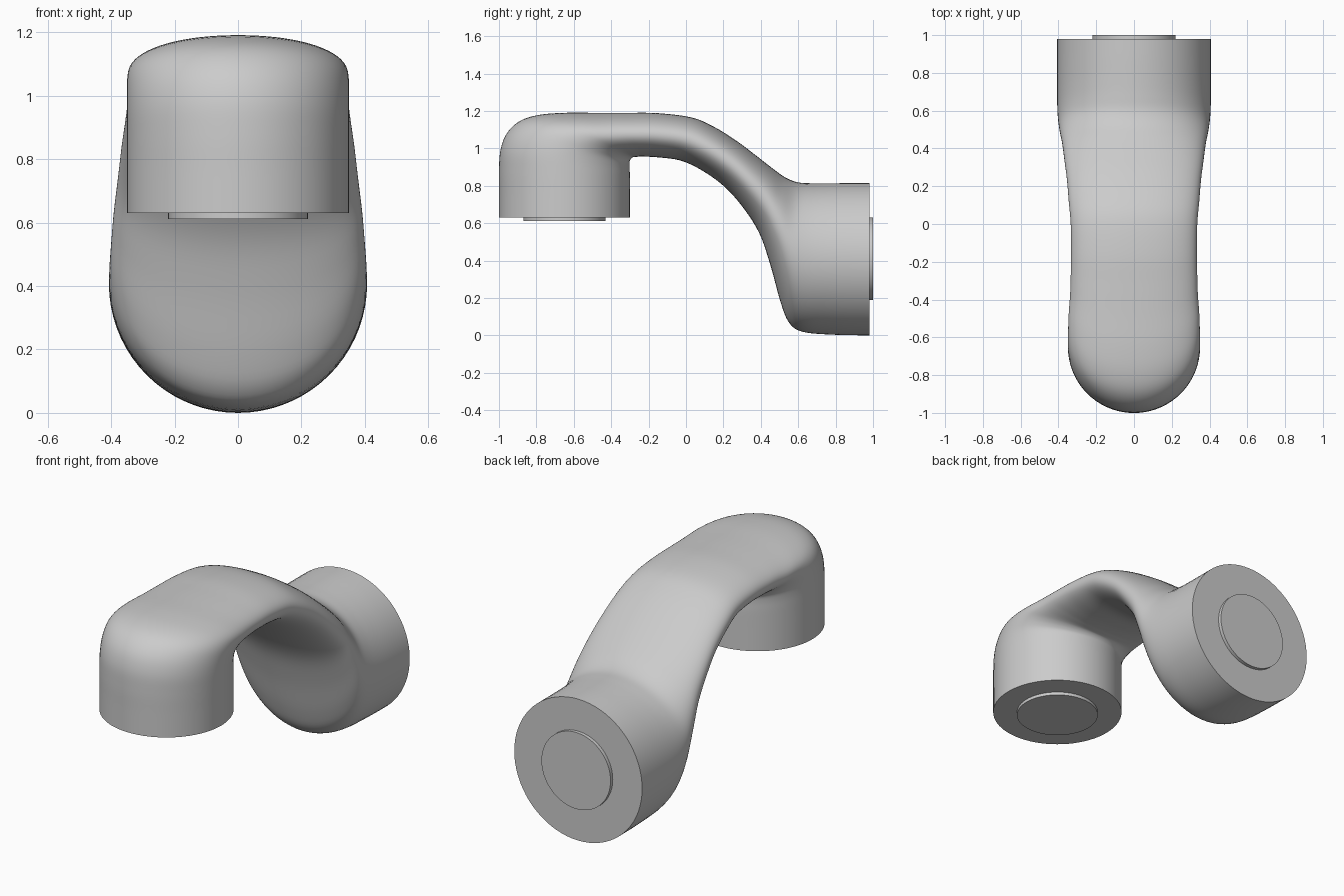
import bpy, bmesh, math
from mathutils import Vector

if "Cube" in bpy.data.objects:
    bpy.data.objects.remove(bpy.data.objects["Cube"])

SEG, SUB = 72, 5

# Arm stations: outer y, outer z, inner y, inner z, half width, section exponent
stations = [
    (-1.00, .63, -.30, .63, .35, 2), (-1.00, .76, -.30, .75, .35, 2),
    (-1.00, .88, -.30, .85, .35, 2), (-.992, .99, -.302, .90, .35, 2),
    (-.958, 1.08, -.302, .925, .35, 2), (-.89, 1.145, -.298, .938, .35, 2.05),
    (-.79, 1.178, -.29, .948, .348, 2.1), (-.65, 1.19, -.28, .953, .345, 2.1),
    (-.48, 1.19, -.26, .955, .338, 2.1), (-.32, 1.19, -.23, .956, .335, 2.1),
    (-.15, 1.188, -.15, .952, .333, 2.1), (.03, 1.165, -.03, .935, .335, 2.1),
    (.15, 1.115, .08, .885, .345, 2.1), (.27, 1.04, .20, .80, .355, 2.1),
    (.37, .965, .30, .69, .368, 2.1), (.46, .895, .39, .55, .38, 2.1),
    (.53, .845, .45, .38, .393, 2.05), (.60, .818, .505, .18, .402, 2),
    (.68, .813, .55, .07, .406, 2), (.78, .813, .62, .02, .407, 2),
    (.88, .814, .78, .004, .407, 2), (.98, .814, .98, 0, .407, 2),
]


def catmull(a, b, c, d, t):
    return [.5 * (2 * q + (r - p) * t + (2 * p - 5 * q + 4 * r - s) * t * t
                  + (3 * q - p - 3 * r + s) * t ** 3)
            for p, q, r, s in zip(a, b, c, d)]


def power(v, n):
    return math.copysign(abs(v) ** (2 / n), v)


def make_ring(bm, s):
    outer, inner = Vector((0, s[0], s[1])), Vector((0, s[2], s[3]))
    mid, half = (outer + inner) / 2, (outer - inner) / 2
    ring = []
    for i in range(SEG):
        a = math.tau * i / SEG
        p = mid + half * power(math.cos(a), s[5])
        p.x = s[4] * power(math.sin(a), s[5])
        ring.append(bm.verts.new(p))
    return ring


def finish(bm, name):
    bmesh.ops.recalc_face_normals(bm, faces=bm.faces)
    mesh = bpy.data.meshes.new(name)
    bm.to_mesh(mesh)
    bm.free()
    obj = bpy.data.objects.new(name, mesh)
    bpy.context.collection.objects.link(obj)
    bpy.ops.object.select_all(action='DESELECT')
    obj.select_set(True)
    bpy.context.view_layer.objects.active = obj
    bpy.ops.object.shade_smooth_by_angle(angle=math.radians(40))
    return obj


# Curved arm with both joint housings, lofted as one skin
bm = bmesh.new()
padded = [stations[0]] + stations + [stations[-1]]
rings = []
for k in range(len(stations) - 1):
    for j in range(SUB):
        rings.append(make_ring(bm, catmull(*padded[k:k + 4], j / SUB)))
rings.append(make_ring(bm, stations[-1]))
for r0, r1 in zip(rings, rings[1:]):
    for i in range(SEG):
        n = (i + 1) % SEG
        bm.faces.new((r0[i], r0[n], r1[n], r1[i]))
bm.faces.new(rings[0])
bm.faces.new(rings[-1])
finish(bm, "elbow_arm")


# Raised coupling discs on both joint faces
def disc(name, location, rotation):
    bpy.ops.mesh.primitive_cylinder_add(vertices=SEG, radius=.22, depth=.04,
                                        location=location, rotation=rotation)
    bpy.context.object.name = name
    bpy.ops.object.shade_smooth_by_angle(angle=math.radians(40))


disc("lower_coupling_disc", (0, -.65, .632), (0, 0, 0))
disc("rear_coupling_disc", (0, .98, .41), (math.pi / 2, 0, 0))
